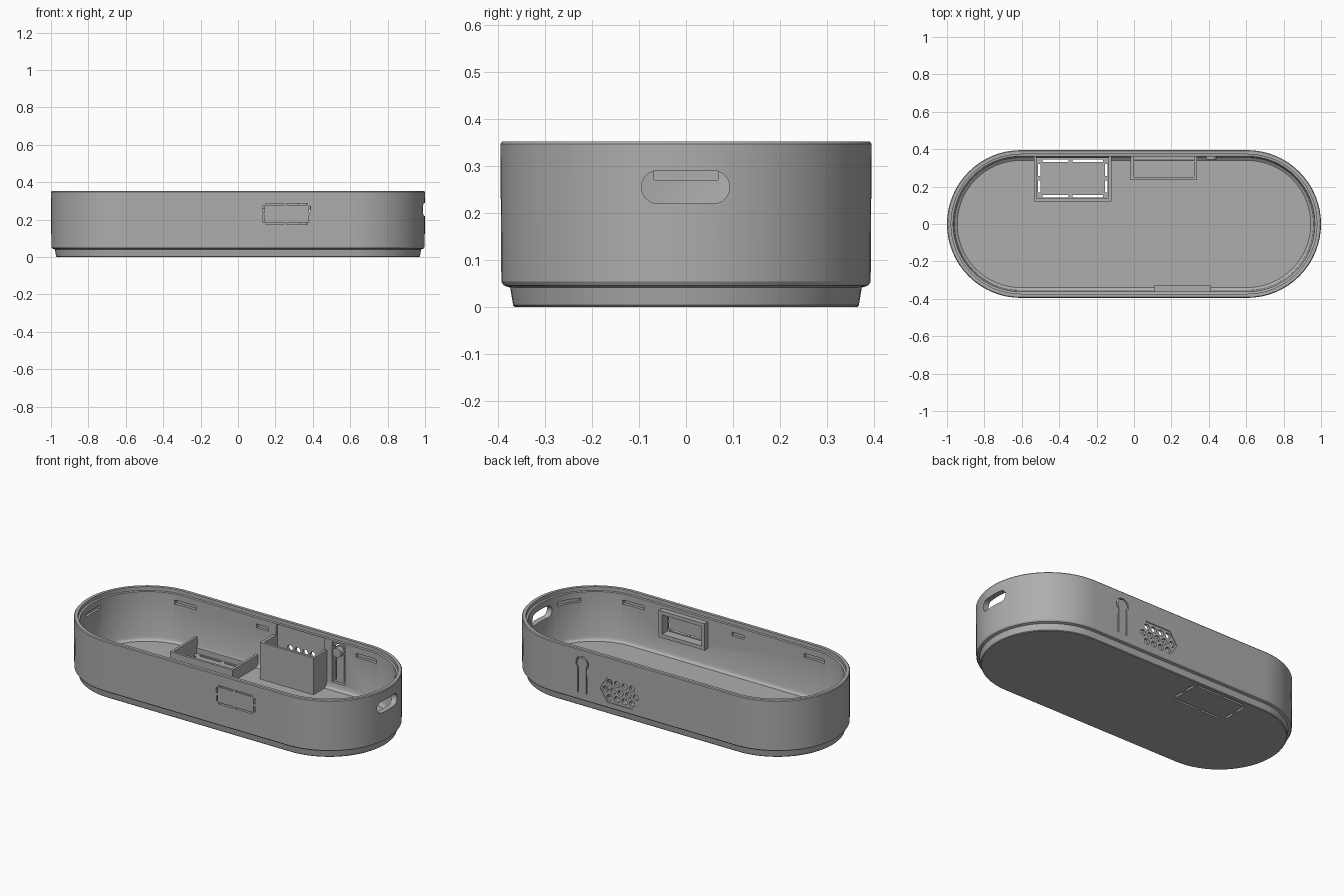
import bpy, bmesh, math
from mathutils import Vector

if "Cube" in bpy.data.objects:
    bpy.data.objects.remove(bpy.data.objects["Cube"])

grey = bpy.data.materials.new("grey_plastic")
grey.diffuse_color = (0.42, 0.42, 0.42, 1)
grey.use_nodes = True
grey.node_tree.nodes["Principled BSDF"].inputs["Base Color"].default_value = grey.diffuse_color
STRAIGHT = 0.605   # half length of the straight sides
SEG = 32           # segments per rounded end


def finish(name, bm):
    bmesh.ops.recalc_face_normals(bm, faces=bm.faces)
    me = bpy.data.meshes.new(name)
    bm.to_mesh(me)
    bm.free()
    me.materials.append(grey)
    ob = bpy.data.objects.new(name, me)
    bpy.context.collection.objects.link(ob)
    return ob


def add_box(bm, x0, x1, y0, y1, z0, z1):
    vs = bmesh.ops.create_cube(bm, size=1)["verts"]
    for v in vs:
        v.co = Vector(((x0 + x1) / 2 + v.co.x * (x1 - x0),
                       (y0 + y1) / 2 + v.co.y * (y1 - y0),
                       (z0 + z1) / 2 + v.co.z * (z1 - z0)))


def boxes(name, items):
    bm = bmesh.new()
    for b in items:
        add_box(bm, *b)
    return finish(name, bm)


def add_prism(bm, pts, axis, a, b):
    """Extrude a 2D outline along x (pts are y,z) or y (pts are x,z)."""
    def put(p, d):
        return (d, p[0], p[1]) if axis == "x" else (p[0], d, p[1])
    lo = [bm.verts.new(put(p, a)) for p in pts]
    hi = [bm.verts.new(put(p, b)) for p in pts]
    n = len(pts)
    bm.faces.new(lo)
    bm.faces.new(hi[::-1])
    for i in range(n):
        bm.faces.new((lo[i], hi[i], hi[(i + 1) % n], lo[(i + 1) % n]))


def prism(name, pts, axis, a, b):
    bm = bmesh.new()
    add_prism(bm, pts, axis, a, b)
    return finish(name, bm)


def arc(cx, cy, r, a0, a1, n):
    return [(cx + r * math.cos(math.radians(a0 + (a1 - a0) * i / n)),
             cy + r * math.sin(math.radians(a0 + (a1 - a0) * i / n))) for i in range(n + 1)]


def cut(target, cutter):
    cutter.hide_render = True
    m = target.modifiers.new("cut", "BOOLEAN")
    m.operation, m.solver, m.object = "DIFFERENCE", "EXACT", cutter
    bpy.context.view_layer.objects.active = target
    bpy.ops.object.modifier_apply(modifier=m.name)
    bpy.data.objects.remove(cutter)


# Tray: rounded-end outline swept through a wall profile (end radius, height)
profile = [(0.364, 0), (0.368, 0.004), (0.374, 0.041), (0.388, 0.046), (0.393, 0.054),
           (0.395, 0.347), (0.391, 0.352), (0.373, 0.352), (0.373, 0.33),
           (0.362, 0.328), (0.36, 0.065), (0.354, 0.05), (0.34, 0.04)]
bm = bmesh.new()
rings = []
for r, z in profile:
    outline = arc(STRAIGHT, 0, r, -90, 90, SEG) + arc(-STRAIGHT, 0, r, 90, 270, SEG)
    rings.append([bm.verts.new((x, y, z)) for x, y in outline])
for lo, hi in zip(rings, rings[1:]):
    for i in range(len(lo)):
        j = (i + 1) % len(lo)
        bm.faces.new((lo[i], lo[j], hi[j], hi[i]))
bm.faces.new(rings[0][::-1])
bm.faces.new(rings[-1])
tray = finish("tray", bm)

# Cable slot through the right end
cut(tray, prism("slot_cutter", arc(0.058, 0.255, 0.035, -90, 90, 12)
                + arc(-0.06, 0.255, 0.035, 90, 270, 12), "x", 0.85, 1.1))

# Clip pockets inside the walls
cut(tray, boxes("pocket_cutter", [
    (x - w, x + w, s * 0.365 - 0.013, s * 0.365 + 0.013, 0.268, 0.292)
    for s in (-1, 1) for x, w in ((-0.6, 0.07), (-0.09, 0.04), (0.6, 0.07))]))
cut(tray, boxes("end_pocket_cutter", [(-0.98, -0.9, -0.068, 0.068, 0.27, 0.292)]))
for a in (-32, 32):
    c = boxes("side_pocket_cutter", [(0.3, 0.375, -0.07, 0.07, 0.268, 0.292)])
    c.location.x = STRAIGHT
    c.rotation_euler.z = math.radians(a)
    bpy.context.view_layer.update()
    cut(tray, c)

# Recesses that leave a thin breakaway panel: floor, front wall, speaker, button
cut(tray, boxes("recess_cutter", [(-0.52, -0.135, 0.135, 0.352, 0.015, 0.1),
                                  (0.13, 0.39, -0.383, -0.3, 0.172, 0.288),
                                  (0.0, 0.32, 0.25, 0.372, 0.042, 0.325),
                                  (0.37, 0.455, 0.3, 0.378, 0.08, 0.318)]))


def dashes(u0, u1, v0, v1, w):
    """Broken rectangle outline as (u0, u1, v0, v1) strips."""
    out, du, dv = [], u1 - u0, v1 - v0
    for f0, f1 in ((0.06, 0.44), (0.5, 0.94)):
        for v in (v0, v1 - w):
            out.append((u0 + f0 * du, u0 + f1 * du, v, v + w))
    for f0, f1 in ((0.12, 0.44), (0.56, 0.88)):
        for u in (u0, u1 - w):
            out.append((u, u + w, v0 + f0 * dv, v0 + f1 * dv))
    return out


cut(tray, boxes("floor_slit_cutter",
                [(*d, -0.1, 0.1) for d in dashes(-0.512, -0.143, 0.143, 0.345, 0.013)]))
cut(tray, boxes("front_slit_cutter",
                [(d[0], d[1], -0.5, -0.37, d[2], d[3]) for d in dashes(0.132, 0.388, 0.175, 0.286, 0.009)]))

# Speaker grille: shallow hexagon with rows of round holes
GX, GZ = 0.16, 0.155
cut(tray, prism("grille_cutter", [(GX - 0.135, GZ), (GX - 0.085, GZ - 0.075), (GX + 0.085, GZ - 0.075),
                                  (GX + 0.135, GZ), (GX + 0.085, GZ + 0.075), (GX - 0.085, GZ + 0.075)],
                "y", 0.389, 0.5))
bm = bmesh.new()
for row, count in ((-1, 4), (0, 5), (1, 4)):
    for i in range(count):
        x = GX + (i - (count - 1) / 2) * 0.05
        add_prism(bm, arc(x, GZ + row * 0.045, 0.018, 0, 330, 11), "y", 0.36, 0.5)
cut(tray, finish("hole_cutter", bm))

# Flexible button: keyhole-shaped slit around a tongue
BX, BZ = 0.412, 0.268
outer = [(BX + 0.032, 0.09)] + arc(BX, BZ, 0.042, -45, 225, 20) + [(BX - 0.032, 0.09)]
inner = [(BX - 0.024, 0.09)] + arc(BX, BZ, 0.034, 225, -45, 20) + [(BX + 0.024, 0.09)]
cut(tray, prism("button_slit_cutter", outer + inner, "y", 0.34, 0.5))
prism("button_post", arc(BX, BZ, 0.028, 0, 345, 23), "y", 0.345, 0.38)

# Low frame on the floor around the breakaway panel
boxes("floor_frame", [(-0.535, -0.52, 0.12, 0.362, 0.03, 0.11),
                      (-0.135, -0.12, 0.12, 0.362, 0.03, 0.11),
                      (-0.521, -0.134, 0.12, 0.135, 0.03, 0.11)])

# Tall speaker box against the back wall
boxes("speaker_box", [(-0.018, 0.0, 0.235, 0.364, 0.03, 0.26),
                      (0.32, 0.336, 0.235, 0.364, 0.03, 0.26),
                      (-0.001, 0.321, 0.235, 0.25, 0.03, 0.26)])

# Frame inside the front wall around its breakaway panel
boxes("front_frame", [(0.108, 0.13, -0.364, -0.33, 0.15, 0.31),
                      (0.39, 0.412, -0.364, -0.33, 0.15, 0.31),
                      (0.129, 0.391, -0.364, -0.33, 0.15, 0.172),
                      (0.129, 0.391, -0.364, -0.33, 0.288, 0.31)])

# Smooth the rounded surfaces, keep edges sharp
for ob in bpy.context.scene.objects:
    ob.select_set(ob.name in ("tray", "button_post"))
bpy.context.view_layer.objects.active = tray
bpy.ops.object.shade_smooth_by_angle(angle=math.radians(30))
